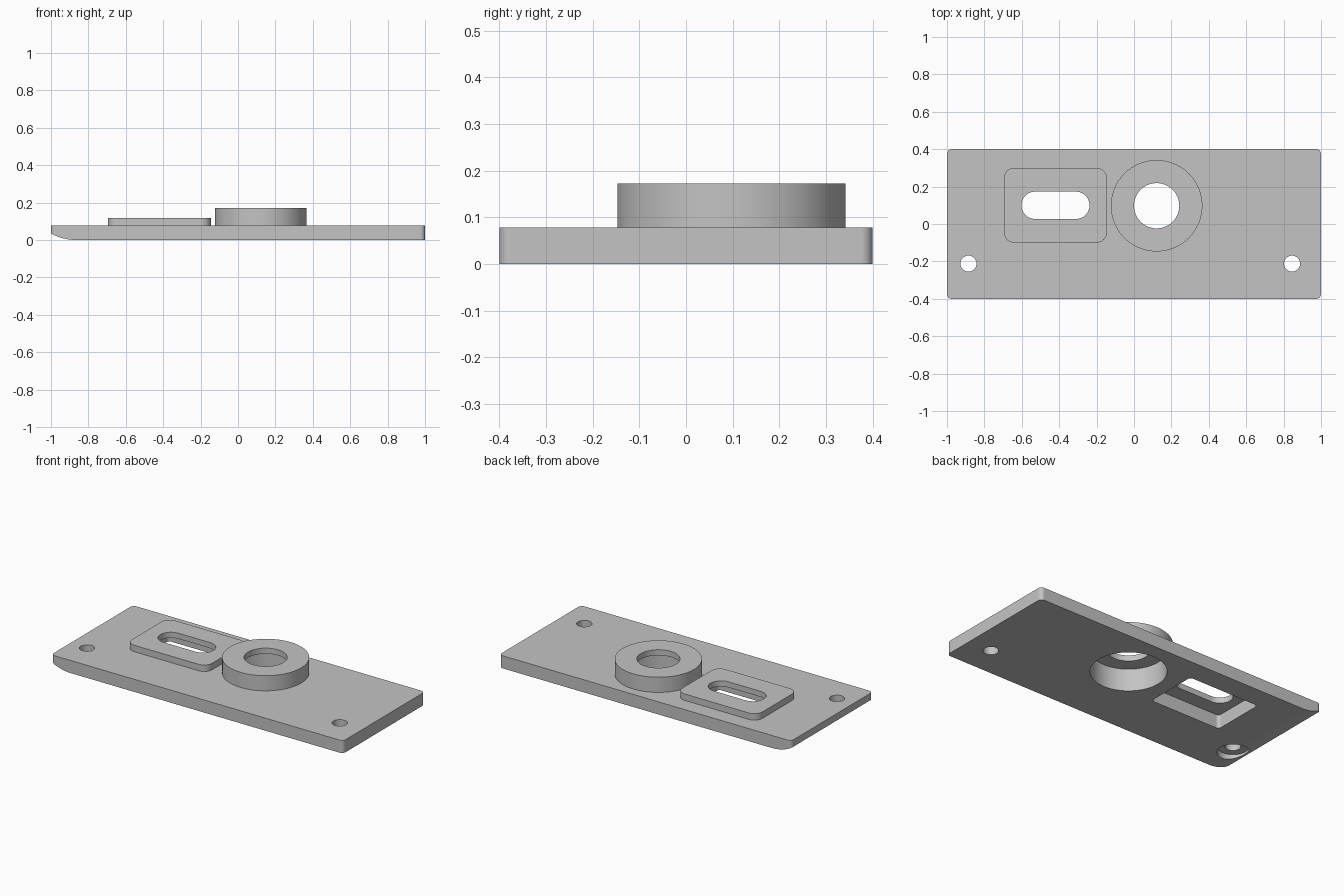
import bpy, bmesh
from math import sin, cos, pi, radians, acos
from mathutils import Matrix

cube = bpy.data.objects.get("Cube")
if cube:
    bpy.data.objects.remove(cube)

grey = bpy.data.materials.new("plain grey")
grey.use_nodes = True
grey.diffuse_color = (0.55, 0.55, 0.55, 1)
grey.node_tree.nodes["Principled BSDF"].inputs["Base Color"].default_value = (0.55, 0.55, 0.55, 1)


def prism(name, outline, low, high):
    """Extrude an outline in the ground plane from low to high."""
    bm = bmesh.new()
    base = bm.faces.new([bm.verts.new((x, y, low)) for x, y in outline])
    top = bmesh.ops.extrude_face_region(bm, geom=[base])["geom"]
    for v in top:
        if isinstance(v, bmesh.types.BMVert):
            v.co.z = high
    bmesh.ops.recalc_face_normals(bm, faces=bm.faces)
    mesh = bpy.data.meshes.new(name)
    bm.to_mesh(mesh)
    bm.free()
    mesh.materials.append(grey)
    obj = bpy.data.objects.new(name, mesh)
    bpy.context.collection.objects.link(obj)
    return obj


def circle(cx, cy, r, n=64):
    return [(cx + r * cos(2 * pi * i / n), cy + r * sin(2 * pi * i / n)) for i in range(n)]


def rounded(cx, cy, hx, hy, r, steps=8):
    """Rectangle outline with rounded corners."""
    pts = []
    for k, (sx, sy) in enumerate([(1, 1), (-1, 1), (-1, -1), (1, -1)]):
        for i in range(steps + 1):
            a = (k + i / steps) * pi / 2
            pts.append((cx + sx * (hx - r) + r * cos(a), cy + sy * (hy - r) + r * sin(a)))
    return pts


def combine(target, other, operation):
    mod = target.modifiers.new("Boolean", "BOOLEAN")
    mod.operation, mod.solver, mod.object = operation, "EXACT", other
    other.hide_render = True
    bpy.context.view_layer.objects.active = target
    bpy.ops.object.modifier_apply(modifier=mod.name)
    bpy.data.objects.remove(other)


TOP = 0.078            # upper face of the plate
RING = (0.121, 0.0975)   # centre of the ring boss
PAD = (-0.42, 0.1)     # centre of the slotted pad

plate = prism("mounting_plate", rounded(0, 0, 1, 0.4, 0.025), 0, TOP)

# Rolled underside at the right-hand end
R, rise, steps = 0.28, 0.035, 14
sweep = acos(1 - rise / R)
arc = [(-1 + R * sin(sweep) - R * sin(sweep * i / steps), R - R * cos(sweep * i / steps))
       for i in range(steps + 1)]
end_cut = prism("end_cutter", arc + [(-1.1, rise), (-1.1, -0.1), (arc[0][0], -0.1)], -0.5, 0.5)
end_cut.data.transform(Matrix.Rotation(pi / 2, 4, "X"))
combine(plate, end_cut, "DIFFERENCE")

# Raised ring and slotted pad
combine(plate, prism("ring_boss", circle(*RING, 0.2445, 96), 0.05, 0.172), "UNION")
combine(plate, prism("slot_pad", rounded(*PAD, 0.275, 0.2, 0.055), 0.05, 0.118), "UNION")

# Recesses from below, through holes and screw holes
cuts = [
    ("ring_recess", circle(*RING, 0.211, 96), 0.137),
    ("ring_hole", circle(*RING, 0.121), 0.3),
    ("pad_recess", rounded(*PAD, 0.24, 0.165, 0.02), 0.083),
    ("slot_hole", rounded(PAD[0], PAD[1], 0.182, 0.073, 0.0729, 16), 0.3),
    ("screw_recess", circle(-0.885, -0.212, 0.088), 0.036),
    ("right_screw_hole", circle(-0.885, -0.212, 0.043, 32), 0.3),
    ("left_screw_hole", circle(0.845, -0.212, 0.043, 32), 0.3),
]
for name, outline, high in cuts:
    combine(plate, prism(name, outline, -0.1, high), "DIFFERENCE")

# Smooth the rounds, keep the rims crisp and the flats flat
bpy.ops.object.select_all(action="DESELECT")
plate.select_set(True)
bpy.context.view_layer.objects.active = plate
bpy.ops.object.shade_smooth_by_angle(angle=radians(25))
weighted = plate.modifiers.new("Flat faces", "WEIGHTED_NORMAL")
weighted.keep_sharp = True
